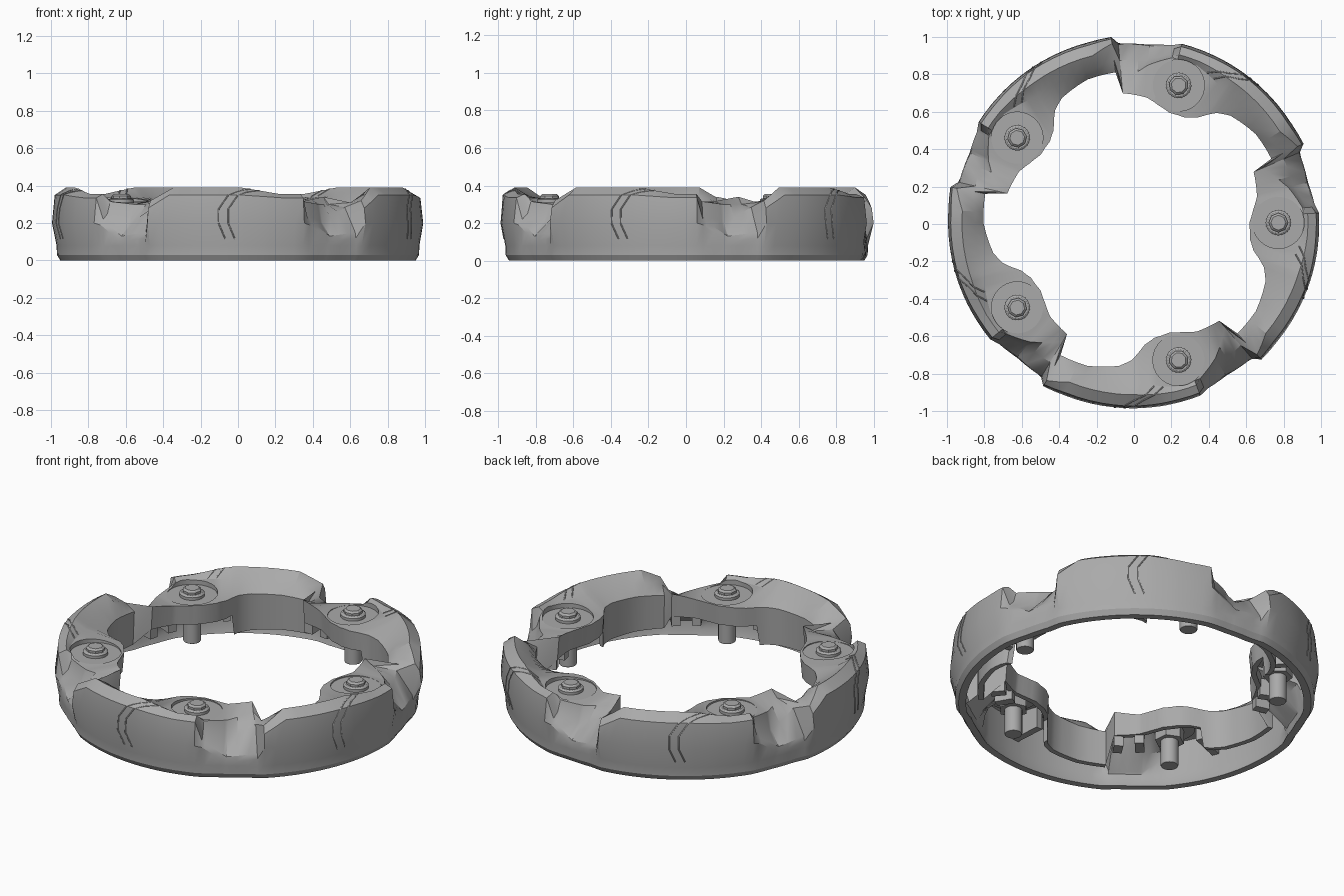
import bpy, bmesh, math
from mathutils import Vector

cube = bpy.data.objects.get("Cube")
if cube:
    bpy.data.objects.remove(cube)

mat = bpy.data.materials.new("mid_grey")
mat.use_nodes = True
GREY = (0.4, 0.4, 0.4, 1)
mat.diffuse_color = GREY
mat.node_tree.nodes["Principled BSDF"].inputs["Base Color"].default_value = GREY

CENTRE_Y = 0.007
BOLT_R = 0.772
FOLD = 5
STEP = 360 / FOLD
START = -47

# Top shapes: radius and height of the shoulder, the ridge and the inner slope
KNOB = [(.99, .28), (.965, .32), (.88, .31)]
TALL = [(.98, .35), (.92, .39), (.85, .345)]
BOLT = [(.975, .335), (.93, .355), (.905, .335)]
CHEEK = [(.955, .22), (.925, .25), (.905, .315)]
VALLEY = [(.95, .13), (.875, .2), (.845, .3)]
STRUT = [(.955, .15), (.87, .285), (.74, .3)]

# How one segment changes with the angle from its bolt
TOP = {START: KNOB, -40: TALL, -17: TALL, -4: BOLT, 3: BOLT, 5: CHEEK, 13: VALLEY,
       23: STRUT, 25: KNOB}
WALL = {START: 1, -40: .995, 3: .99, 6: .97, 13: .955, 23: .96, 25: 1}
BASE = {START: 0, 3: 0, 11: -.015, 20: -.015, 25: 0}
EDGE = {START: .81, -36: .805, -24: .77, -19: .735, -13: .655, -8: .625, 0: .617, 6: .64,
        12: .672, 23: .695, 25: .81}
RIM = {START: .28, -24: .3, -10: .315, 12: .315, 23: .34, 25: .28}
FOOT = {START: .08, -17: .08, -16: .2, 23: .2, 25: .08}


def blend(p, q, t):
    if isinstance(p, (list, tuple)):
        return [blend(a, b, t) for a, b in zip(p, q)]
    return p + (q - p) * t


def at(keys, angle):
    """Value of a keyed rule at an angle."""
    stops = sorted(keys)
    for lo, hi in zip(stops, stops[1:]):
        if lo <= angle <= hi:
            return blend(keys[lo], keys[hi], (angle - lo) / (hi - lo))


def polar(angle, r, z):
    a = math.radians(angle)
    return Vector((r * math.cos(a), r * math.sin(a) + CENTRE_Y, z))


def make(name, bm):
    bmesh.ops.recalc_face_normals(bm, faces=bm.faces)
    mesh = bpy.data.meshes.new(name)
    bm.to_mesh(mesh)
    bm.free()
    obj = bpy.data.objects.new(name, mesh)
    bpy.context.collection.objects.link(obj)
    mesh.materials.append(mat)
    return obj


def soften(obj):
    bpy.ops.object.select_all(action='DESELECT')
    obj.select_set(True)
    bpy.context.view_layer.objects.active = obj
    bpy.ops.object.shade_smooth_by_angle(angle=math.radians(28))


def skin(angle):
    """Visible profile, from the outer foot over the top to the inside."""
    shoulder, ridge, slope = at(TOP, angle)
    edge, base = at(EDGE, angle), at(BASE, angle)
    belly = (at(WALL, angle), min(.2, shoulder[1] - .03))
    return [(.95 + base, 0), (.968 + base, .03), (.97 + base, .08), belly, shoulder, ridge,
            slope, (edge, at(RIM, angle)), (edge + .01, at(FOOT, angle))]


def section(angle):
    """Closed cross-section with a hollow underside."""
    outer = skin(angle)
    shoulder, ridge, slope, rim, foot = outer[4:]
    inside, base = foot[0] + .03, at(BASE, angle)
    hollow = [(inside, foot[1]), (inside, rim[1] - .045),
              (slope[0] - .02, min(slope[1], ridge[1]) - .05),
              (shoulder[0] - .05, max(.09, shoulder[1] - .06)),
              (.925 + base, .08), (.92 + base, .03), (.91 + base, 0)]
    return outer + hollow


# Scalloped ring shell
stops = sorted({a for rule in (TOP, WALL, BASE, EDGE, RIM, FOOT) for a in rule})
angles = []
for lo, hi in zip(stops, stops[1:]):
    n = math.ceil((hi - lo) / 4)
    angles += [blend(lo, hi, i / n) for i in range(n)]

bm = bmesh.new()
loops = [[bm.verts.new(polar(a + k * STEP, r, z)) for r, z in section(a)]
         for k in range(FOLD) for a in angles]
for one, two in zip(loops, loops[1:] + loops[:1]):
    for i in range(len(one)):
        bm.faces.new((one[i - 1], one[i], two[i], two[i - 1]))
shell = make("ring_shell", bm)


# Bolt fittings, spun about each bolt axis
def lathe(bm, angle, profile, sides):
    c = polar(angle, BOLT_R, 0)
    turns = [math.radians(angle) + math.tau * i / sides for i in range(sides)]
    rings = [[bm.verts.new(c + Vector((r * math.cos(t), r * math.sin(t), z))) for t in turns]
             for r, z in profile]
    for one, two in zip(rings, rings[1:]):
        for i in range(sides):
            bm.faces.new((one[i - 1], one[i], two[i], two[i - 1]))
    bm.faces.new(rings[0])
    bm.faces.new(rings[-1])


def fittings(name, profile, sides):
    bm = bmesh.new()
    for k in range(FOLD):
        lathe(bm, k * STEP, profile, sides)
    return make(name, bm)


# Round dish cut into the shell around each bolt
cutter = fittings("dish_cutter", [(.138, .308), (.138, .5)], 32)
cut = shell.modifiers.new("dish", 'BOOLEAN')
cut.operation = 'DIFFERENCE'
cut.solver = 'EXACT'
cut.object = cutter
bpy.context.view_layer.objects.active = shell
bpy.ops.object.modifier_apply(modifier=cut.name)
bpy.data.objects.remove(cutter)
soften(shell)

PARTS = {
    "dish_floors": ([(.139, .27), (.139, .309)], 32),
    "bolt_washers": ([(.068, .3), (.068, .325), (.058, .332)], 24),
    "bolt_heads": ([(.052, .32), (.052, .345), (.04, .355)], 8),
    "bolt_pins": ([(.045, .04), (.048, .045), (.048, .3)], 24),
    "bolt_nuts": ([(.08, .19), (.08, .28)], 6),
}
for name, (profile, sides) in PARTS.items():
    soften(fittings(name, profile, sides))


# Brackets beneath each lobe, turned to face the ring centre
def block(bm, angle, r, z, size):
    out = polar(angle, 1, 0) - polar(angle, 0, 0)
    side = Vector((-out.y, out.x, 0))
    for v in bmesh.ops.create_cube(bm, size=1)["verts"]:
        x, y, h = (c * s for c, s in zip(v.co, size))
        v.co = polar(angle, r, z + h) + out * x + side * y


bm = bmesh.new()
for k in range(FOLD):
    block(bm, k * STEP - 14, .84, .22, (.2, .04, .14))
    block(bm, k * STEP + 12, .745, .2, (.1, .05, .1))
    block(bm, k * STEP + 21, .75, .19, (.08, .05, .1))
soften(make("lobe_brackets", bm))


def on_skin(angle, t):
    """Point on the skin; t counts along the profile points."""
    pts = skin(angle)
    i = int(t)
    return blend(pts[i], pts[i + 1], t - i)


# Twin raised seams from each dish down the outer wall
SEAM = [(-11, 5.9), (-14, 5), (-18, 4.5), (-21, 4), (-24, 3.5), (-24, 3), (-22, 2.3)]
curve = bpy.data.curves.new("panel_seams", 'CURVE')
curve.dimensions = '3D'
curve.bevel_depth = .004
curve.bevel_resolution = 0
for k in range(FOLD):
    for shift in (0, 3):
        line = curve.splines.new('POLY')
        line.points.add(len(SEAM) - 1)
        for point, (a, t) in zip(line.points, SEAM):
            point.co = (*polar(a + shift + k * STEP, *on_skin(a + shift, t)), 1)
curve.materials.append(mat)
bpy.context.collection.objects.link(bpy.data.objects.new("panel_seams", curve))
